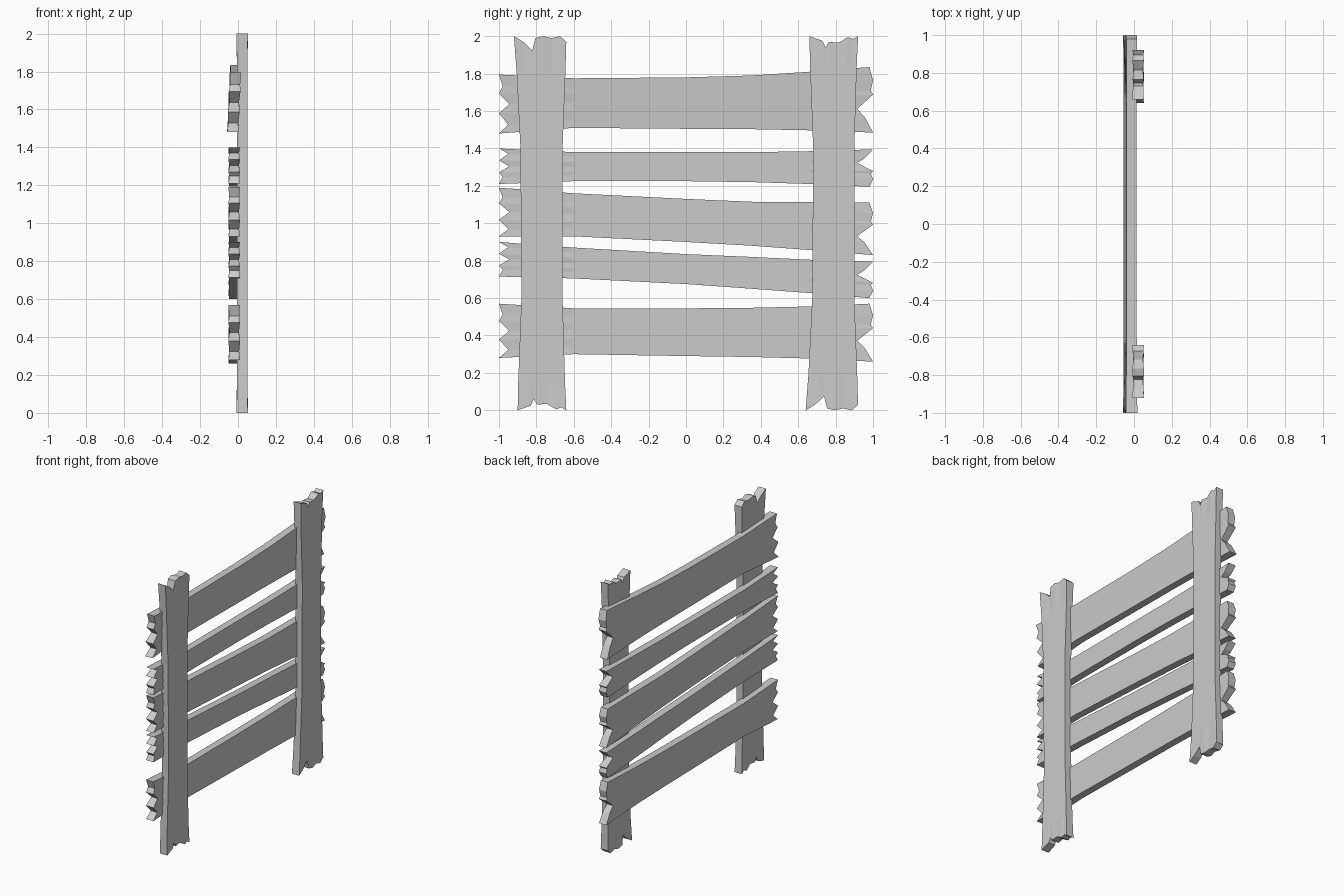
import bpy, bmesh

if "Cube" in bpy.data.objects:
    bpy.data.objects.remove(bpy.data.objects["Cube"])


def plank(name, stations, start, end, place, flip=False, x0=0.0, tilt=0.0):
    """Board from stations (u, low, high) along its length.
    start / end: ragged ends as (t across, inset, half thickness)."""
    if flip:
        start, end = [[(1 - t, d, h) for t, d, h in reversed(e)] for e in (start, end)]
    bm = bmesh.new()
    n, rows = len(stations), len(start)
    layers = []
    for side in (-1, 1):
        grid = []
        for i, (u, lo, hi) in enumerate(stations):
            f, col = i / (n - 1), []
            for (ta, da, ha), (tb, db, hb) in zip(start, end):
                t = ta + (tb - ta) * f
                uu, h = u, 0.027
                if i == 0:
                    uu, h = u + da, ha
                elif i == n - 1:
                    uu, h = u - db, hb
                x = x0 + side * h + tilt * (t - 0.5)
                col.append(bm.verts.new(place(x, uu, lo + (hi - lo) * t)))
            grid.append(col)
        layers.append(grid)
    a, b = layers
    # Broad faces
    for g in layers:
        for i in range(n - 1):
            for j in range(rows - 1):
                bm.faces.new((g[i][j], g[i + 1][j], g[i + 1][j + 1], g[i][j + 1]))
    # Long edges and ragged ends
    for j in (0, rows - 1):
        for i in range(n - 1):
            bm.faces.new((a[i][j], a[i + 1][j], b[i + 1][j], b[i][j]))
    for i in (0, n - 1):
        for j in range(rows - 1):
            bm.faces.new((a[i][j], a[i][j + 1], b[i][j + 1], b[i][j]))
    bmesh.ops.recalc_face_normals(bm, faces=bm.faces)
    me = bpy.data.meshes.new(name)
    bm.to_mesh(me)
    bm.free()
    ob = bpy.data.objects.new(name, me)
    bpy.context.collection.objects.link(ob)
    return ob


# Posts: the second is the first turned upside down and shifted across
post_bottom = [(0, 0, .03), (.27, .025, .028), (.33, .06, .025), (.40, .03, .029),
               (.60, .035, .025), (.79, .005, .031), (.90, .015, .027), (1, 0, .03)]
post_top = [(0, 0, .03), (.18, .03, .028), (.35, .075, .025), (.41, .01, .03),
            (.55, 0, .031), (.72, .01, .025), (.88, 0, .029), (1, .03, .03)]
post = [(0, -.90, -.64), (.15, -.897, -.647), (.6, -.88, -.66), (1.4, -.885, -.66),
        (1.8, -.905, -.645), (2.0, -.92, -.64)]
plank("left_post", post, post_bottom, post_top, lambda x, u, v: (x, v, u), x0=.022)
plank("right_post", post, post_bottom, post_top,
      lambda x, u, v: (x, v + 1.56, 2 - u), x0=.022)

# Rails: shared ragged ends, listed bottom to top
rail_start = [(0, 0, .03), (.15, .05, .026), (.34, 0, .031), (.50, .055, .025),
              (.68, 0, .03), (.80, .02, .027), (1, 0, .03)]
rail_end = [(0, 0, .03), (.24, .045, .028), (.36, .085, .025), (.58, 0, .031),
            (.64, .012, .027), (.80, 0, .03), (1, .02, .028)]
# Heights (low, high) at each station along y
ys = (-1, -.6, 0, .35, .66, 1)
rails = [
    ("top_rail", [(1.48, 1.795), (1.51, 1.775), (1.505, 1.78), (1.503, 1.79),
                  (1.497, 1.81), (1.485, 1.835)], False, .015),
    ("upper_rail", [(1.21, 1.40), (1.225, 1.38), (1.225, 1.38), (1.22, 1.38),
                    (1.21, 1.385), (1.195, 1.395)], True, 0),
    ("middle_rail", [(.93, 1.19), (.93, 1.16), (.90, 1.13), (.88, 1.115),
                     (.857, 1.113), (.83, 1.11)], False, 0),
    ("lower_rail", [(.715, .90), (.705, .87), (.675, .835), (.65, .82),
                    (.627, .805), (.60, .795)], True, 0),
    ("bottom_rail", [(.28, .57), (.30, .545), (.29, .545), (.285, .548),
                     (.277, .555), (.26, .57)], False, 0),
]
for name, heights, flip, tilt in rails:
    plank(name, [(y, lo, hi) for y, (lo, hi) in zip(ys, heights)],
          rail_start, rail_end, lambda x, u, v: (x, u, v), flip, -.02, tilt)
